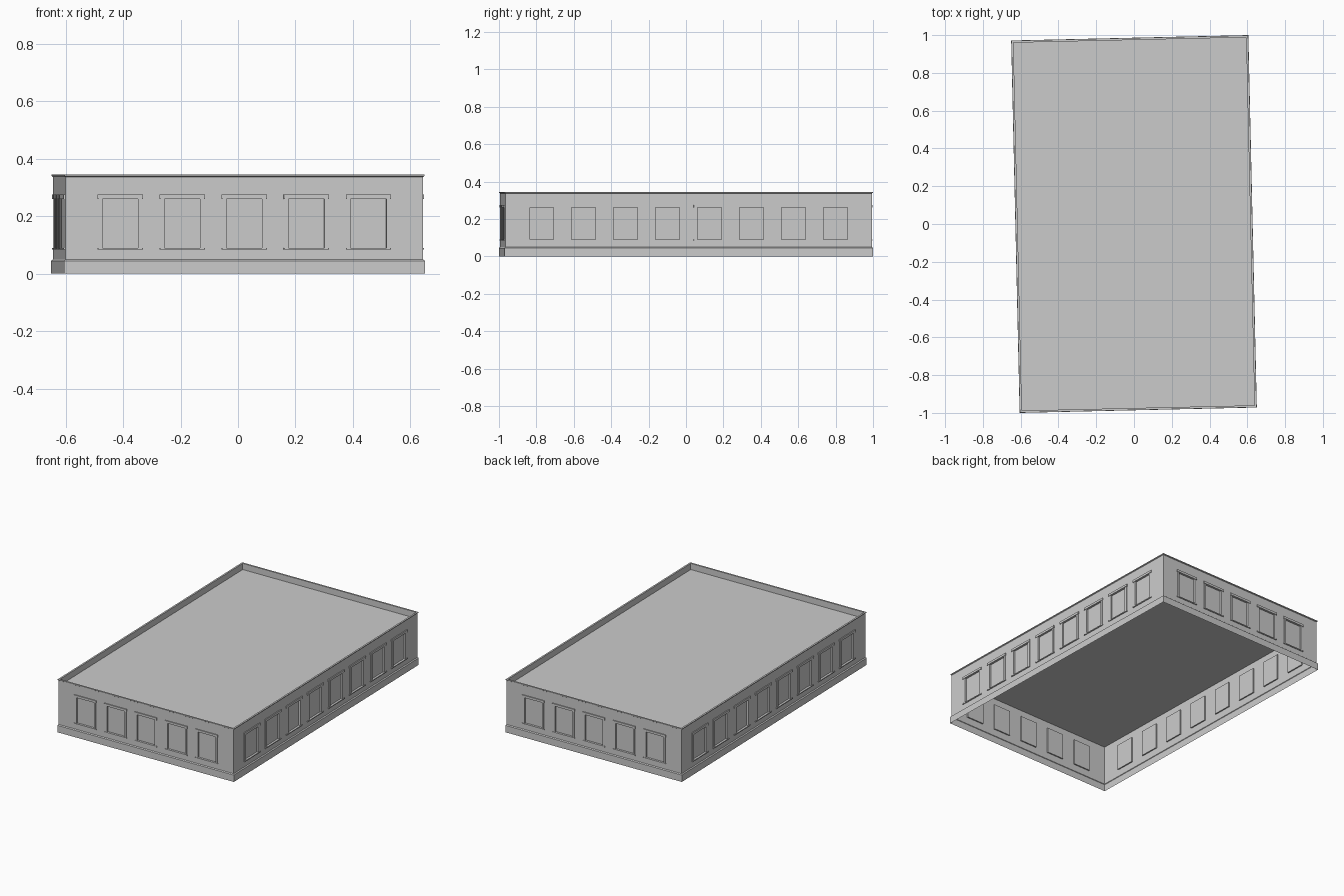
import bpy, bmesh
from math import radians, pi
from mathutils import Matrix, Vector

cube = bpy.data.objects.get("Cube")
if cube:
    bpy.data.objects.remove(cube)

mat = bpy.data.materials.new("light_grey_plaster")
mat.use_nodes = True
grey = (0.6, 0.6, 0.6, 1)
mat.diffuse_color = grey
mat.node_tree.nodes["Principled BSDF"].inputs["Base Color"].default_value = grey

TURN = Matrix.Rotation(radians(1.3), 4, 'Z')   # the whole block sits slightly turned
HALF_W, HALF_L = 0.622, 0.98
HEIGHT, ROOF_Z, PLINTH_Z = 0.345, 0.305, 0.045
SILL_Z, HEAD_Z = 0.09, 0.26


def finish(name, bm, matrix=Matrix()):
    bm.transform(TURN @ matrix)
    mesh = bpy.data.meshes.new(name)
    bm.to_mesh(mesh)
    bm.free()
    mesh.materials.append(mat)
    obj = bpy.data.objects.new(name, mesh)
    bpy.context.collection.objects.link(obj)


def add_box(bm, low, high):
    low, high = Vector(low), Vector(high)
    m = Matrix.Translation((low + high) / 2) @ Matrix.Diagonal((high - low).to_4d())
    bmesh.ops.create_cube(bm, size=1, matrix=m)


def ring(name, profile):
    """Sweep an (offset, height) profile around the four walls."""
    bm = bmesh.new()
    loops = [[bm.verts.new((sx * (HALF_W + o), sy * (HALF_L + o), z))
              for sx, sy in ((-1, -1), (1, -1), (1, 1), (-1, 1))] for o, z in profile]
    for a, b in zip(loops, loops[1:]):
        for i in range(4):
            j = (i + 1) % 4
            bm.faces.new((a[i], a[j], b[j], b[i]))
    finish(name, bm)


def wall(side, half, distance, angle, count, pitch, opening, trim):
    """One facade, built facing -y, then turned to its side."""
    place = Matrix.Rotation(angle, 4, 'Z') @ Matrix.Translation((0, -distance, 0))
    centres = [(i - (count - 1) / 2) * pitch for i in range(count)]

    # Thin wall with sunken window panes
    xs = [-half] + [c + s * opening for c in centres for s in (-1, 1)] + [half]
    zs = [PLINTH_Z, SILL_Z, HEAD_Z, HEIGHT]
    bm = bmesh.new()
    grid = [[bm.verts.new((x, 0, z)) for x in xs] for z in zs]
    panes = []
    for r in range(len(zs) - 1):
        for c in range(len(xs) - 1):
            f = bm.faces.new((grid[r][c], grid[r][c + 1], grid[r + 1][c + 1], grid[r + 1][c]))
            if r == 1 and c % 2:
                panes.append(f)
    sunk = bmesh.ops.extrude_discrete_faces(bm, faces=panes)["faces"]
    bmesh.ops.translate(bm, vec=(0, 0.008, 0), verts=[v for f in sunk for v in f.verts])
    finish(side + "_wall", bm, place)

    # Raised window surrounds: lintel, sill and two jambs
    bm = bmesh.new()
    for c in centres:
        add_box(bm, (c - trim, -0.006, HEAD_Z), (c + trim, 0, HEAD_Z + 0.015))
        add_box(bm, (c - trim, -0.006, SILL_Z - 0.006), (c + trim, 0, SILL_Z))
        for s in (-1, 1):
            a, b = sorted((c + s * opening, c + s * (trim - 0.004)))
            add_box(bm, (a, -0.003, SILL_Z), (b, 0, HEAD_Z))
    finish(side + "_window_surrounds", bm, place)


wall("front", HALF_W, HALF_L, 0, 5, 0.216, 0.062, 0.079)
wall("back", HALF_W, HALF_L, pi, 5, 0.216, 0.062, 0.079)
wall("left", HALF_L, HALF_W, pi / 2, 8, 0.2245, 0.064, 0.085)
wall("right", HALF_L, HALF_W, -pi / 2, 8, 0.2245, 0.064, 0.085)

# Plinth with a sloped top, and the lip capping the parapet
ring("plinth", [(0.006, 0), (0.006, PLINTH_Z), (0, PLINTH_Z + 0.005)])
ring("parapet_lip", [(0, HEIGHT - 0.008), (0.005, HEIGHT - 0.005), (0.005, HEIGHT),
                     (-0.006, HEIGHT), (-0.006, ROOF_Z)])

# Flat roof below the parapet
bm = bmesh.new()
bmesh.ops.create_grid(bm, x_segments=1, y_segments=1, size=1,
                      matrix=Matrix.Translation((0, 0, ROOF_Z)) @ Matrix.Diagonal((HALF_W, HALF_L, 1, 1)))
finish("roof", bm)
